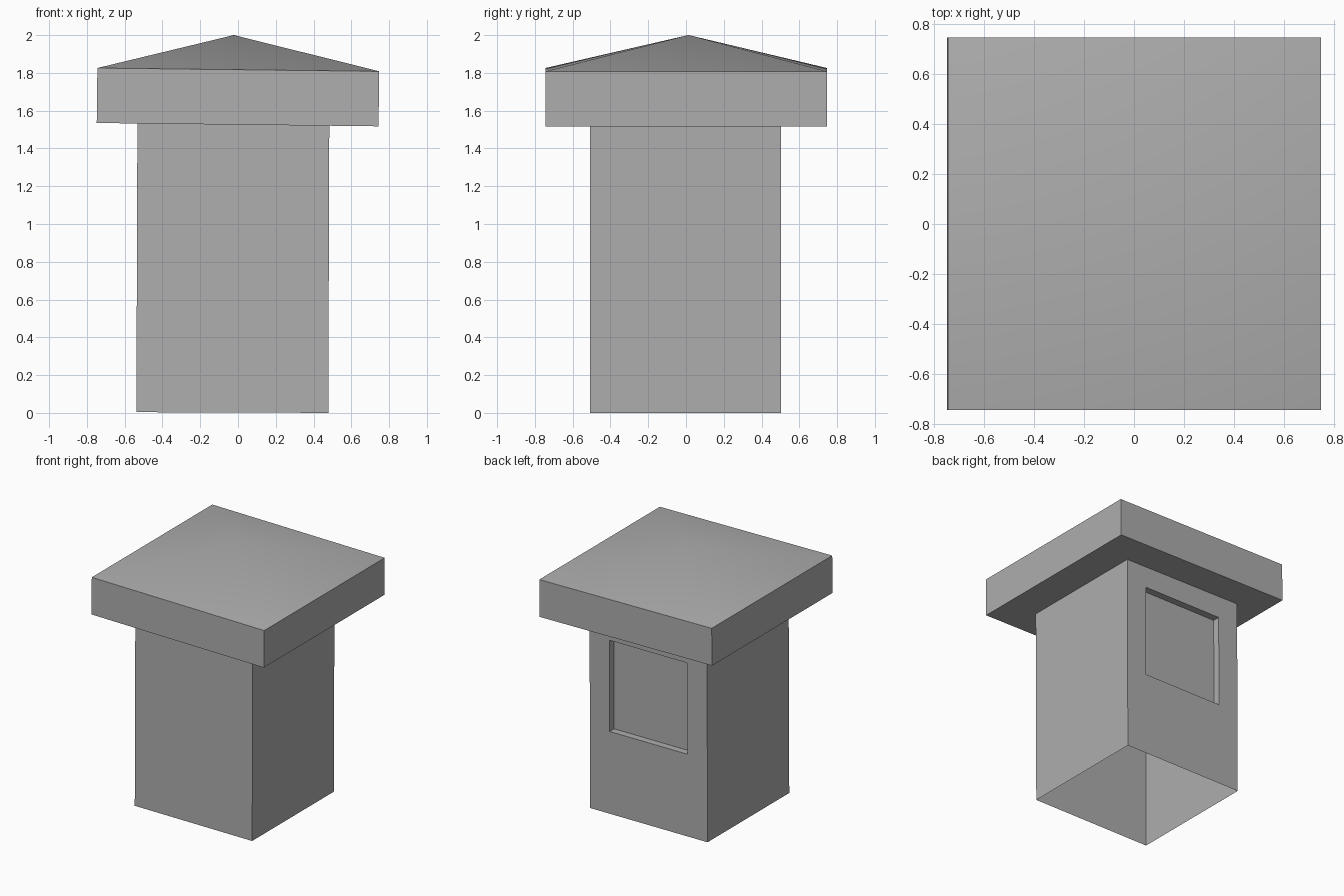
import bpy
import bmesh
from math import radians
from mathutils import Vector

if "Cube" in bpy.data.objects:
    bpy.data.objects.remove(bpy.data.objects["Cube"], do_unlink=True)

# Plain mid grey for everything
colour = (0.424, 0.424, 0.424, 1)
grey = bpy.data.materials.new("mid_grey")
grey.use_nodes = True
grey.diffuse_color = colour
grey.node_tree.nodes["Principled BSDF"].inputs["Base Color"].default_value = colour


def new_box(width, depth, height):
    """Box centred in plan, standing on its own origin."""
    bm = bmesh.new()
    bmesh.ops.create_cube(bm, size=1)
    bmesh.ops.translate(bm, verts=bm.verts, vec=(0, 0, 0.5))
    bmesh.ops.scale(bm, verts=bm.verts, vec=(width, depth, height))
    bm.normal_update()
    return bm


def finish(bm, name, location, tilt):
    bm.normal_update()
    mesh = bpy.data.meshes.new(name)
    bm.to_mesh(mesh)
    bm.free()
    mesh.materials.append(grey)
    obj = bpy.data.objects.new(name, mesh)
    obj.location = location
    obj.rotation_euler.y = tilt
    bpy.context.collection.objects.link(obj)
    return obj


# Booth walls: thin shell, open underneath, with a recessed window at the back
bm = new_box(1.016, 1.01, 1.54)
ends = [f for f in bm.faces if abs(f.normal.z) > 0.9]
bmesh.ops.delete(bm, geom=ends, context="FACES_ONLY")

window_half, sill, head = 0.337, 0.643, 1.356
cuts = [((window_half, 0, 0), (1, 0, 0)), ((-window_half, 0, 0), (1, 0, 0)),
        ((0, 0, sill), (0, 0, 1)), ((0, 0, head), (0, 0, 1))]
for point, normal in cuts:
    back = [f for f in bm.faces if f.normal.y > 0.9]
    edges = {e for f in back for e in f.edges}
    verts = {v for f in back for v in f.verts}
    bmesh.ops.bisect_plane(bm, geom=back + list(edges) + list(verts),
                           plane_co=Vector(point), plane_no=Vector(normal))
    bm.normal_update()

pane = [f for f in bm.faces if f.normal.y > 0.9
        and abs(f.calc_center_median().x) < 0.1
        and sill < f.calc_center_median().z < head]
bmesh.ops.inset_individual(bm, faces=pane, thickness=0, depth=-0.055)
finish(bm, "booth_walls", (-0.03, -0.003, 0.002), 0.0035)

# Roof: deep slab with a shallow hipped top, leaning slightly
bm = new_box(1.492, 1.49, 0.291)
top = max(bm.faces, key=lambda f: f.calc_center_median().z)
peak = bmesh.ops.poke(bm, faces=[top])["verts"][0]
peak.co = (-0.025, 0.012, 0.474)
roof = finish(bm, "roof", (-0.002, 0.001, 1.526), 0.0118)

bpy.ops.object.select_all(action="DESELECT")
roof.select_set(True)
bpy.context.view_layer.objects.active = roof
bpy.ops.object.shade_smooth_by_angle(angle=radians(30))
